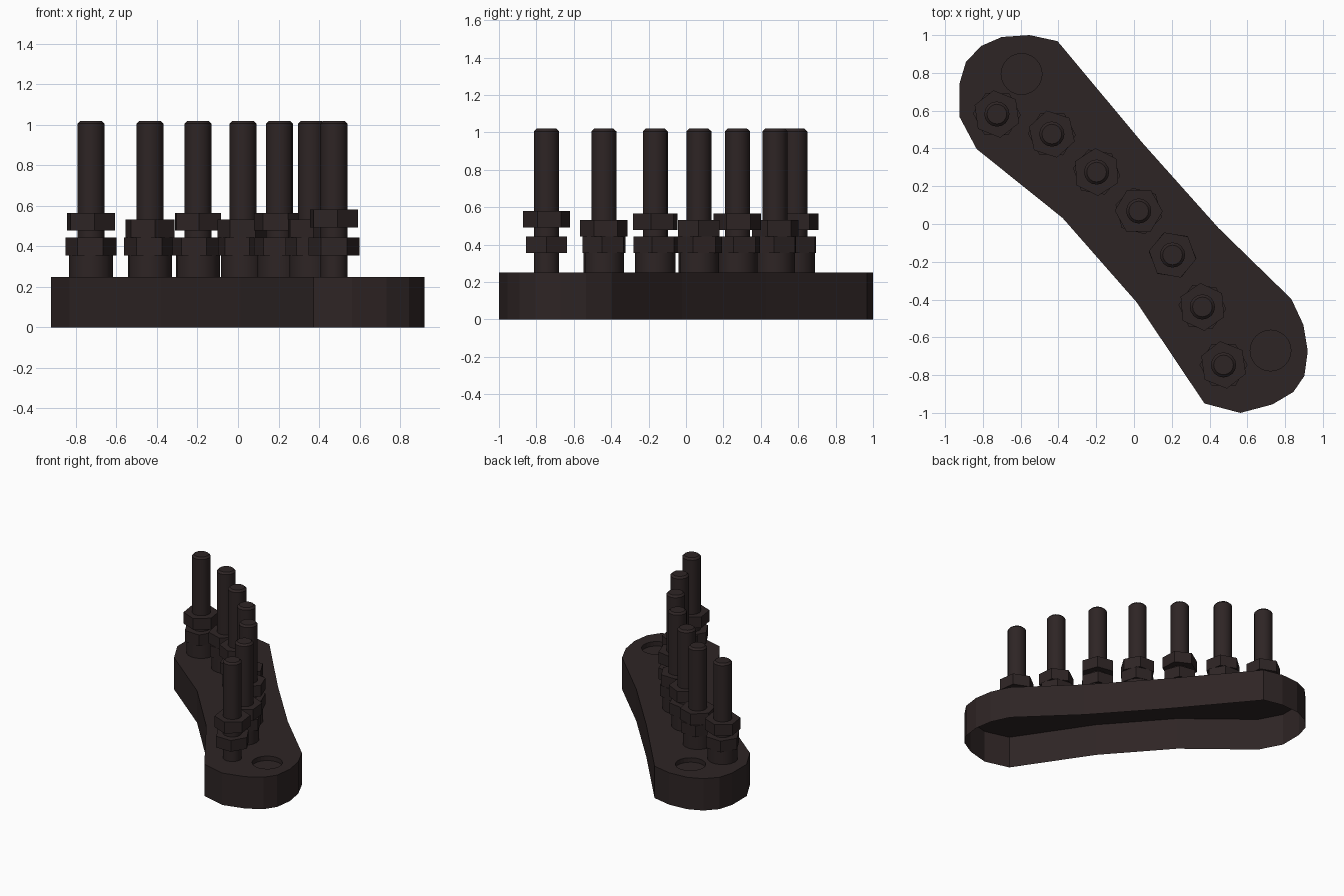
import bpy, bmesh, math
from mathutils import Matrix

if "Cube" in bpy.data.objects:
    bpy.data.objects.remove(bpy.data.objects["Cube"])

mat = bpy.data.materials.new("dark_brown")
mat.diffuse_color = (0.027, 0.018, 0.018, 1)
mat.use_nodes = True
mat.node_tree.nodes["Principled BSDF"].inputs["Base Color"].default_value = mat.diffuse_color


def finish(bm, name, smooth=False):
    me = bpy.data.meshes.new(name)
    bm.to_mesh(me)
    bm.free()
    me.materials.append(mat)
    ob = bpy.data.objects.new(name, me)
    bpy.context.collection.objects.link(ob)
    if smooth:
        bpy.ops.object.select_all(action='DESELECT')
        ob.select_set(True)
        bpy.context.view_layer.objects.active = ob
        bpy.ops.object.shade_smooth_by_angle(angle=math.radians(35))
    return ob


def prism(name, x, y, z0, z1, r, sides, turn=0.0, chamfer=0.0, smooth=False):
    """Upright prism, optionally with a chamfered top rim."""
    bm = bmesh.new()
    m = Matrix.Translation((x, y, (z0 + z1) / 2)) @ Matrix.Rotation(math.radians(turn), 4, 'Z')
    bmesh.ops.create_cone(bm, cap_ends=True, segments=sides, radius1=r, radius2=r,
                          depth=z1 - z0, matrix=m)
    if chamfer:
        rim = [e for e in bm.edges if all(v.co.z > z1 - 1e-4 for v in e.verts)]
        bmesh.ops.bevel(bm, geom=rim, offset=chamfer, segments=1, affect='EDGES')
    return finish(bm, name, smooth)


# Base shell: open underneath, top plate with two shallow round pockets
H, POCKET_Z, POCKET_R = 0.25, 0.215, 0.108
outline = [(-.405, .968), (-.553, 1.0), (-.70, .99), (-.81, .942), (-.89, .857),
           (-.923, .746), (-.923, .566), (-.833, .397), (-.378, .032), (.013, -.413),
           (.373, -.95), (.563, -1.0), (.733, -.955), (.844, -.889), (.902, -.804),
           (.92, -.672), (.897, -.534), (.833, -.397), (.447, -.021), (.045, .429)]
pockets = [(-.595, .794), (.723, -.67)]

bm = bmesh.new()


def ring(points, z):
    return [bm.verts.new((x, y, z)) for x, y in points]


def loop_edges(vs):
    return [bm.edges.new((vs[i - 1], vs[i])) for i in range(len(vs))]


def bridge(lo, hi):
    for i in range(len(lo)):
        bm.faces.new((lo[i - 1], lo[i], hi[i], hi[i - 1]))


top = ring(outline, H)
edges = loop_edges(top)
pocket_rims = []
for px, py in pockets:
    circle = [(px + POCKET_R * math.cos(math.tau * i / 24),
               py + POCKET_R * math.sin(math.tau * i / 24)) for i in range(24)]
    rim = ring(circle, H)
    edges += loop_edges(rim)
    pocket_rims.append((circle, rim))
bmesh.ops.triangle_fill(bm, edges=edges, use_beauty=True, normal=(0, 0, 1))
bmesh.ops.dissolve_limit(bm, angle_limit=0.01, verts=[], edges=[
    e for e in bm.edges if len(e.link_faces) == 2])
bridge(ring(outline, 0), top)
for circle, rim in pocket_rims:
    floor = ring(circle, POCKET_Z)
    bridge(floor, rim)
    bm.faces.new(floor)
bmesh.ops.recalc_face_normals(bm, faces=bm.faces[:])
plate = [f for f in bm.faces if all(v.co.z > H - 1e-4 for v in f.verts)]
if sum(f.normal.z * f.calc_area() for f in plate) < 0:
    bmesh.ops.reverse_faces(bm, faces=bm.faces[:])
finish(bm, "base_shell")

# Threaded posts: x, y, lower nut turn, upper nut bottom, upper nut turn, has collar
posts = [(-.726, .582, 28, .478, 8, True),
         (-.435, .476, 28, .445, 12, True),
         (-.198, .275, 20, .478, 3, True),
         (.025, .069, 15, .445, 29, True),
         (.204, -.164, 22, .478, 20, True),
         (.362, -.439, 25, .445, 5, True),
         (.474, -.746, 30, .493, 8, False)]
for i, (x, y, t1, z2, t2, collar) in enumerate(posts, 1):
    prism(f"post_{i}", x, y, H, 1.02, .0665, 16, chamfer=.014, smooth=True)
    if collar:
        prism(f"collar_{i}", x, y, H, .355, .108, 16, smooth=True)
    prism(f"lower_nut_{i}", x, y, .355, .443, .127, 6, t1)
    prism(f"upper_nut_{i}", x, y, z2, z2 + .088, .127, 6, t2)
